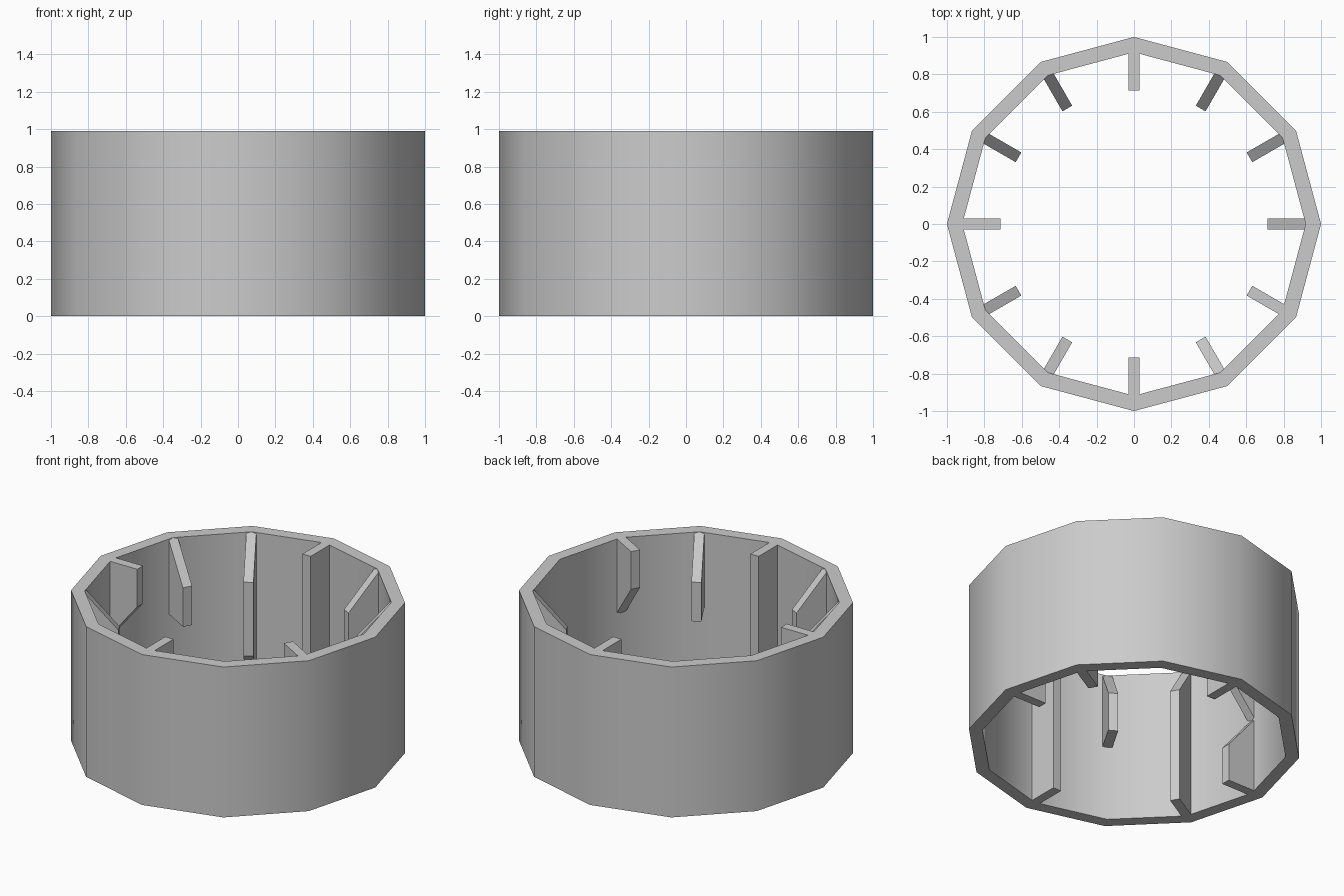
import bpy, bmesh
from math import radians, cos, sin

if "Cube" in bpy.data.objects:
    bpy.data.objects.remove(bpy.data.objects["Cube"])

H = 0.99            # height of the ring
R_OUT, R_IN = 1.0, 0.918
TIP = 0.713         # inner end of the fins
HALF = 0.03         # half thickness of a fin
SIDES = 12


def make_object(name, bm, smooth):
    bmesh.ops.recalc_face_normals(bm, faces=bm.faces)
    me = bpy.data.meshes.new(name)
    bm.to_mesh(me)
    bm.free()
    ob = bpy.data.objects.new(name, me)
    bpy.context.collection.objects.link(ob)
    if smooth:
        bpy.ops.object.select_all(action='DESELECT')
        ob.select_set(True)
        bpy.context.view_layer.objects.active = ob
        bpy.ops.object.shade_smooth_by_angle(angle=radians(40))
    return ob


# twelve-sided wall: a rectangular section swept around z
bm = bmesh.new()
section = [(R_OUT, 0), (R_OUT, H), (R_IN, H), (R_IN, 0)]
loops = []
for i in range(SIDES):
    a = radians(30 * i)
    loops.append([bm.verts.new((r * cos(a), r * sin(a), z)) for r, z in section])
for i in range(SIDES):
    a, b = loops[i], loops[(i + 1) % SIDES]
    for j in range(4):
        k = (j + 1) % 4
        bm.faces.new((a[j], b[j], b[k], a[k]))
make_object("ring_wall", bm, True)


# inner fin: a radial plate with flat or sloped top and bottom
def fin(name, angle, wall_lo, tip_lo, tip_hi, wall_hi):
    c, s = cos(radians(angle)), sin(radians(angle))
    outline = [(R_IN, wall_lo), (TIP, tip_lo), (TIP, tip_hi), (R_IN, wall_hi)]
    bm = bmesh.new()
    left, right = [[bm.verts.new((r * c - t * s, r * s + t * c, z * H))
                    for r, z in outline] for t in (-HALF, HALF)]
    bm.faces.new(left)
    bm.faces.new(right[::-1])
    for j in range(4):
        k = (j + 1) % 4
        bm.faces.new((left[j], right[j], right[k], left[k]))
    make_object(name, bm, False)


# fin profiles in fractions of the height: wall low, tip low, tip high, wall high
LOW = (0, 0, .25, .5)
HIGH = (.5, .75, 1, 1)
UPPER = (.5, .5, .76, 1)
TALL = (0, 0, .76, 1)
MIDDLE = (0, .27, .76, 1)
FULL = (0, 0, 1, 1)
layout = [(0, LOW), (30, TALL), (60, UPPER), (90, FULL), (120, MIDDLE),
          (150, UPPER), (180, HIGH), (180, LOW), (210, TALL), (240, UPPER),
          (270, FULL), (300, UPPER), (330, HIGH)]
for n, (angle, profile) in enumerate(layout):
    fin(f"inner_fin_{n + 1}", angle, *profile)
